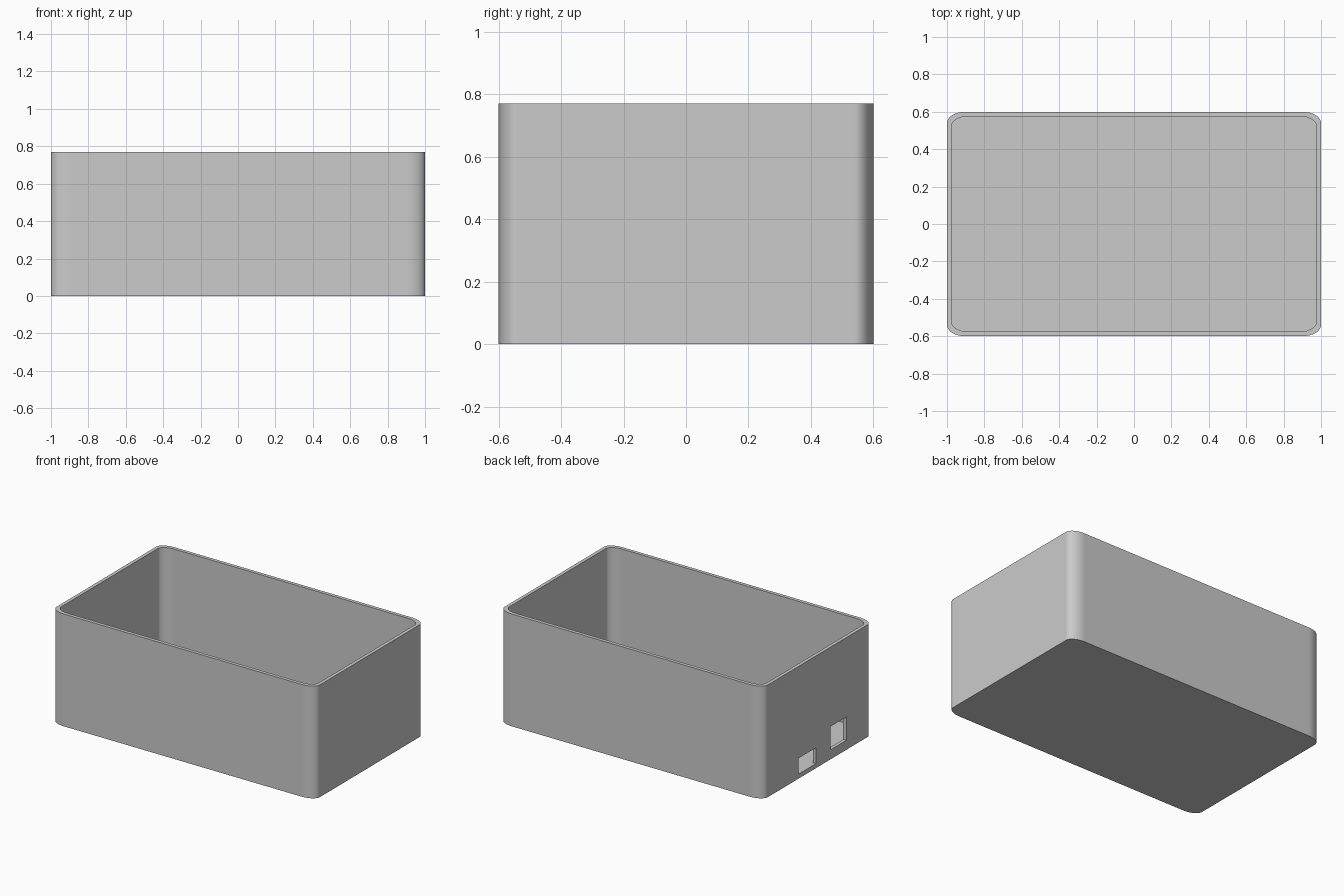
import bpy, bmesh, math

default = bpy.data.objects.get("Cube")
if default:
    bpy.data.objects.remove(default, do_unlink=True)

HEIGHT, FLOOR, WALL = 0.77, 0.03, 0.024

# Single plain grey material
grey = bpy.data.materials.new("plain_grey")
grey.use_nodes = True
grey.diffuse_color = (0.6, 0.6, 0.6, 1)
grey.node_tree.nodes["Principled BSDF"].inputs["Base Color"].default_value = (0.6, 0.6, 0.6, 1)


def rounded_ring(bm, half_x, half_y, rad_x, rad_y, z, steps=12):
    """Rectangle outline with elliptical corners, counter-clockwise."""
    ring = []
    for corner, (sx, sy) in enumerate(((1, 1), (-1, 1), (-1, -1), (1, -1))):
        for i in range(steps + 1):
            a = (corner + i / steps) * math.pi / 2
            ring.append(bm.verts.new((sx * (half_x - rad_x) + rad_x * math.cos(a),
                                      sy * (half_y - rad_y) + rad_y * math.sin(a), z)))
    return ring


def add_object(name, bm):
    mesh = bpy.data.meshes.new(name)
    bmesh.ops.recalc_face_normals(bm, faces=bm.faces)
    bm.to_mesh(mesh)
    bm.free()
    mesh.materials.append(grey)
    obj = bpy.data.objects.new(name, mesh)
    bpy.context.collection.objects.link(obj)
    return obj


# Open box shell: up the outside, over the rim, down to the floor
bm = bmesh.new()
outer = (1.0, 0.6, 0.1, 0.06)
inner = (1.0 - WALL, 0.6 - WALL, 0.09, 0.054)
rings = [rounded_ring(bm, *size, z) for size, z in
         ((outer, 0), (outer, HEIGHT), (inner, HEIGHT), (inner, FLOOR))]
for low, high in zip(rings, rings[1:]):
    for i in range(len(low)):
        j = (i + 1) % len(low)
        bm.faces.new((low[i], low[j], high[j], high[i]))
bm.faces.new(rings[0])
bm.faces.new(rings[-1])
box = add_object("box_shell", bm)

# Smooth corners, crisp rim and base
bpy.context.view_layer.objects.active = box
box.select_set(True)
bpy.ops.object.shade_smooth_by_angle(angle=math.radians(30))

# Two cable openings through the -x wall: (y centre, width, bottom, top)
openings = {"low_opening_cutter": (0.115, 0.19, FLOOR + 0.001, 0.14),
            "high_opening_cutter": (-0.225, 0.17, 0.065, 0.225)}
for name, (y, width, bottom, top) in openings.items():
    bm = bmesh.new()
    bmesh.ops.create_cube(bm, size=1)
    bmesh.ops.scale(bm, vec=(0.1, width, top - bottom), verts=bm.verts)
    bmesh.ops.translate(bm, vec=(-1.0, y, (bottom + top) / 2), verts=bm.verts)
    cutter = add_object(name, bm)
    cutter.hide_render = True
    cutter.hide_set(True)
    cut = box.modifiers.new(name, 'BOOLEAN')
    cut.operation = 'DIFFERENCE'
    cut.solver = 'EXACT'
    cut.object = cutter

# Keep the large walls evenly shaded
weighted = box.modifiers.new("even_walls", 'WEIGHTED_NORMAL')
weighted.keep_sharp = True
